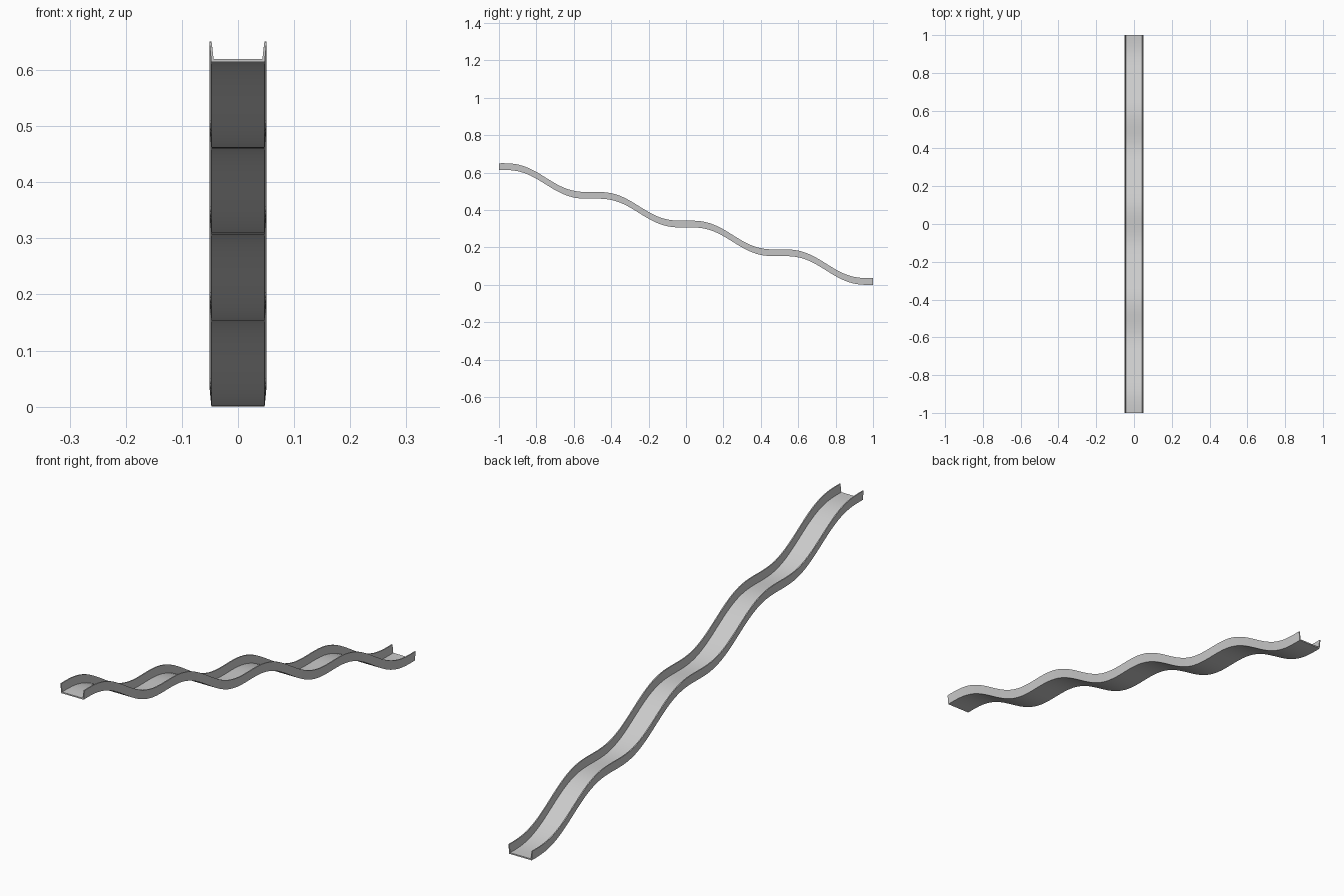
import bpy, bmesh, math

if "Cube" in bpy.data.objects:
    bpy.data.objects.remove(bpy.data.objects["Cube"])

STEPS = 96      # rings along the slide
WAVES = 4       # number of humps

# U-shaped cross-section: right half (x, height), mirrored to the left
half = [(0.0475, 0.0), (0.051, 0.036), (0.047, 0.036), (0.0435, 0.005)]
section = half + [(-x, z) for x, z in reversed(half)]


def track_height(t):
    """Underside height: steady descent plus a wave that levels out at each step."""
    return 0.614 * (1 - t) + 0.0255 * math.sin(2 * math.pi * WAVES * t)


# Sweep the channel down the wavy track, with upright ends
bm = bmesh.new()
rings = []
for i in range(STEPS + 1):
    t = i / STEPS
    base = track_height(t)
    rings.append([bm.verts.new((x, -1 + 2 * t, base + z)) for x, z in section])

n = len(section)
for a, b in zip(rings, rings[1:]):
    for k in range(n):
        m = (k + 1) % n
        bm.faces.new((a[k], a[m], b[m], b[k]))

# End caps: left wall, floor and right wall
for r in (rings[0], rings[-1]):
    bm.faces.new((r[0], r[1], r[2], r[3]))
    bm.faces.new((r[0], r[3], r[4], r[7]))
    bm.faces.new((r[4], r[5], r[6], r[7]))
bmesh.ops.recalc_face_normals(bm, faces=bm.faces)

# Stand the lowest point on the ground
low = min(v.co.z for v in bm.verts)
bmesh.ops.translate(bm, verts=bm.verts, vec=(0, 0, 0.002 - low if low > 0.002 else -low))

mesh = bpy.data.meshes.new("wavy_slide")
bm.to_mesh(mesh)
bm.free()
slide = bpy.data.objects.new("wavy_slide", mesh)
bpy.context.collection.objects.link(slide)

# Smooth along the waves, crisp at the channel edges
bpy.context.view_layer.objects.active = slide
slide.select_set(True)
bpy.ops.object.shade_smooth_by_angle(angle=math.radians(30))
